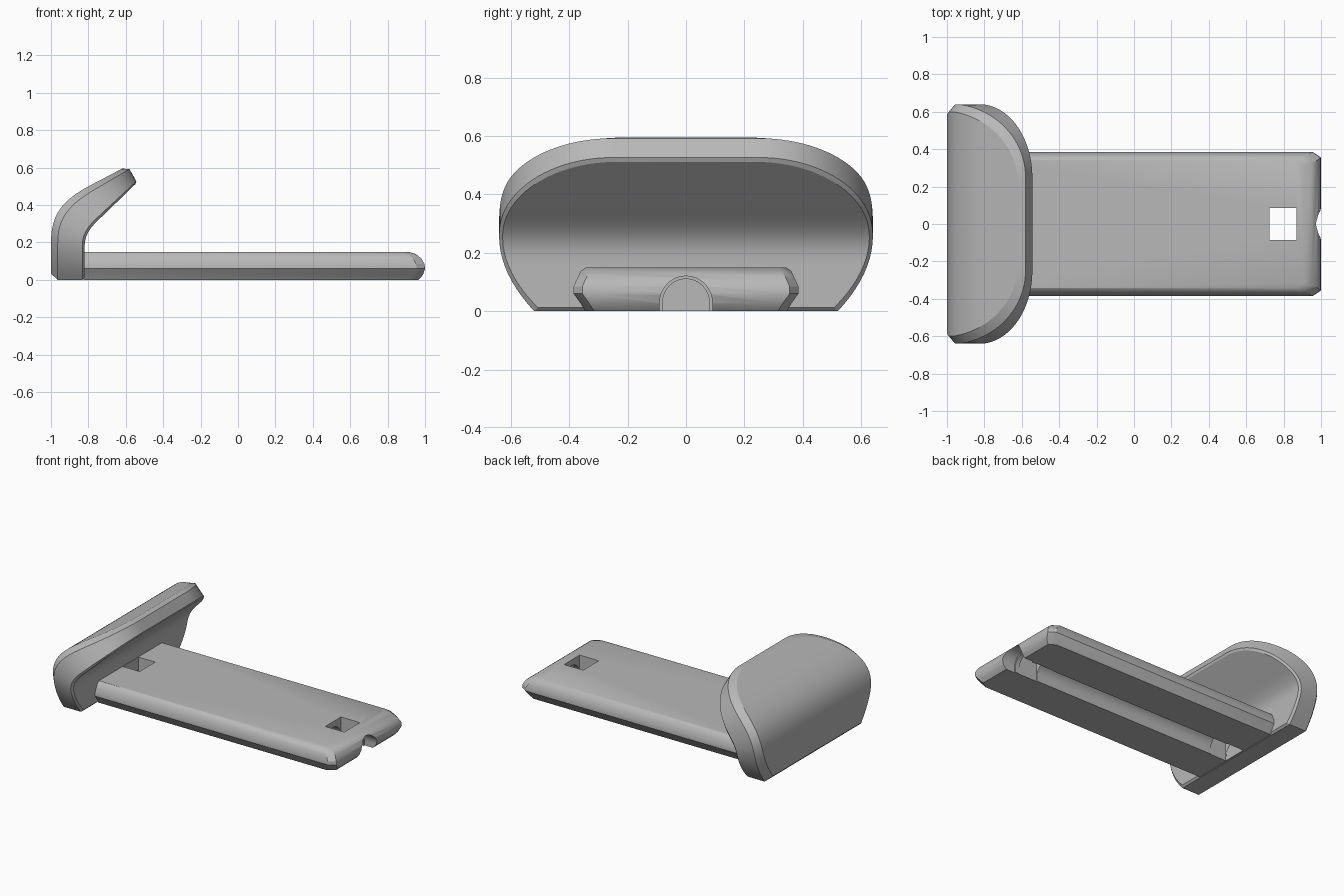
import bpy, bmesh, math
from mathutils import Vector
from mathutils.geometry import interpolate_bezier

default = bpy.data.objects.get("Cube")
if default:
    bpy.data.objects.remove(default)

grey = bpy.data.materials.new("plain_grey")
grey.use_nodes = True
colour = (0.48, 0.48, 0.48, 1)
grey.diffuse_color = colour
grey.node_tree.nodes["Principled BSDF"].inputs["Base Color"].default_value = colour


def finish(bm, name):
    bmesh.ops.recalc_face_normals(bm, faces=bm.faces)
    mesh = bpy.data.meshes.new(name)
    bm.to_mesh(mesh)
    bm.free()
    mesh.materials.append(grey)
    obj = bpy.data.objects.new(name, mesh)
    bpy.context.collection.objects.link(obj)
    return obj


def smooth(obj, degrees):
    bpy.ops.object.select_all(action="DESELECT")
    obj.select_set(True)
    bpy.context.view_layer.objects.active = obj
    bpy.ops.object.shade_smooth_by_angle(angle=math.radians(degrees))


def loft(name, rings):
    """Closed solid through rings of equal point count."""
    bm = bmesh.new()
    rows = [[bm.verts.new(p) for p in ring] for ring in rings]
    n = len(rows[0])
    for a, b in zip(rows, rows[1:]):
        for i in range(n):
            j = (i + 1) % n
            bm.faces.new((a[i], a[j], b[j], b[i]))
    bm.faces.new(rows[0])
    bm.faces.new(rows[-1])
    return finish(bm, name)


def curve(start, bezier, end):
    """Straight, bend, straight, in the xz plane."""
    pts = interpolate_bezier(*[Vector((x, 0, z)) for x, z in bezier], 24)
    return [Vector((start[0], 0, start[1])), *pts, Vector((end[0], 0, end[1]))]


def along(path, t):
    """Point at fraction t of the path length."""
    lengths = [(b - a).length for a, b in zip(path, path[1:])]
    left = t * sum(lengths)
    for a, b, size in zip(path, path[1:], lengths):
        if left <= size:
            return a.lerp(b, left / size)
        left -= size
    return path[-1].copy()


# Bent hook plate: outline layers lofted through its thickness
outer = curve((-1, 0), [(-1, 0.2), (-1, 0.36), (-0.93, 0.43), (-0.79, 0.505)], (-0.59, 0.61))
inner = curve((-0.82, 0), [(-0.82, 0.18), (-0.82, 0.25), (-0.78, 0.29), (-0.72, 0.345)], (-0.54, 0.52))
stations = [(0.4 * i / 10, 0.64 - 0.12 * (1 - i / 10) ** 2) for i in range(10)]
for i in range(25):
    angle = math.pi / 2 * i / 24
    stations.append((0.4 + 0.6 * math.sin(angle), 0.25 + 0.39 * math.cos(angle)))

bm = bmesh.new()
layers = []
# depth fraction, width inset, start and end along the bend
for depth, inset, t0, t1 in ((0, 0.04, 0.04, 0.96), (0.2, 0, 0, 1), (0.93, 0, 0, 1), (1, 0.012, 0.02, 0.98)):
    sides = []
    for sign in (1, -1):
        row = []
        for t, width in stations:
            s = t0 + (t1 - t0) * t
            p = along(outer, s).lerp(along(inner, s), depth)
            p.y = sign * (width - inset)
            row.append(bm.verts.new(p))
        sides.append(row)
    layers.append(sides)
last = len(stations) - 1
for left, right in (layers[0], layers[-1]):
    for i in range(last):
        bm.faces.new((left[i], left[i + 1], right[i + 1], right[i]))
for a, b in zip(layers, layers[1:]):
    for side in (0, 1):
        for i in range(last):
            bm.faces.new((a[side][i], a[side][i + 1], b[side][i + 1], b[side][i]))
    for i in (0, last):
        bm.faces.new((a[0][i], a[1][i], b[1][i], b[0][i]))
smooth(finish(bm, "hook_plate"), 20)

# Bar: stacked plan outlines give the faceted sides and rounded tip
rings = []
for z, w, tip in ((0, 0.345, 0.965), (0.025, 0.36, 0.988), (0.06, 0.385, 1), (0.085, 0.385, 0.997),
                  (0.115, 0.371, 0.98), (0.138, 0.36, 0.95), (0.15, 0.343, 0.91)):
    half = [(-0.825, w), (tip - 0.045, w), (tip, w - 0.03)]
    rings.append([(x, y, z) for x, y in half] + [(x, -y, z) for x, y in reversed(half)])
bar = loft("bar", rings)


def arch(name, x0, x1, radius, spring):
    """Round-topped channel running along x, open below."""
    section = [(radius, -0.1)]
    section += [(radius * math.cos(math.pi * i / 24), spring + radius * math.sin(math.pi * i / 24)) for i in range(25)]
    section.append((-radius, -0.1))
    return loft(name, [[(x, y, z) for y, z in section] for x in (x0, x1)])


def square(name, x0, x1):
    """Square opening through the full thickness."""
    plan = [(x0, -0.085), (x1, -0.085), (x1, 0.085), (x0, 0.085)]
    return loft(name, [[(x, y, z) for x, y in plan] for z in (-0.2, 0.3)])


# Underside channel, its wider mouth, and the two openings
cutters = [arch("channel_cutter", -0.819, 1.1, 0.08, 0.03),
           arch("mouth_cutter", 0.9, 1.2, 0.09, 0.03),
           square("tip_hole_cutter", 0.725, 0.87),
           square("hook_hole_cutter", -0.818, -0.69)]
for cutter in cutters:
    cutter.hide_render = True
    cut = bar.modifiers.new(cutter.name, "BOOLEAN")
    cut.operation = "DIFFERENCE"
    cut.solver = "EXACT"
    cut.object = cutter
bpy.context.view_layer.update()
result = bpy.data.meshes.new_from_object(bar.evaluated_get(bpy.context.evaluated_depsgraph_get()))
bar.modifiers.clear()
bar.data = result
for cutter in cutters:
    bpy.data.objects.remove(cutter)
smooth(bar, 30)
